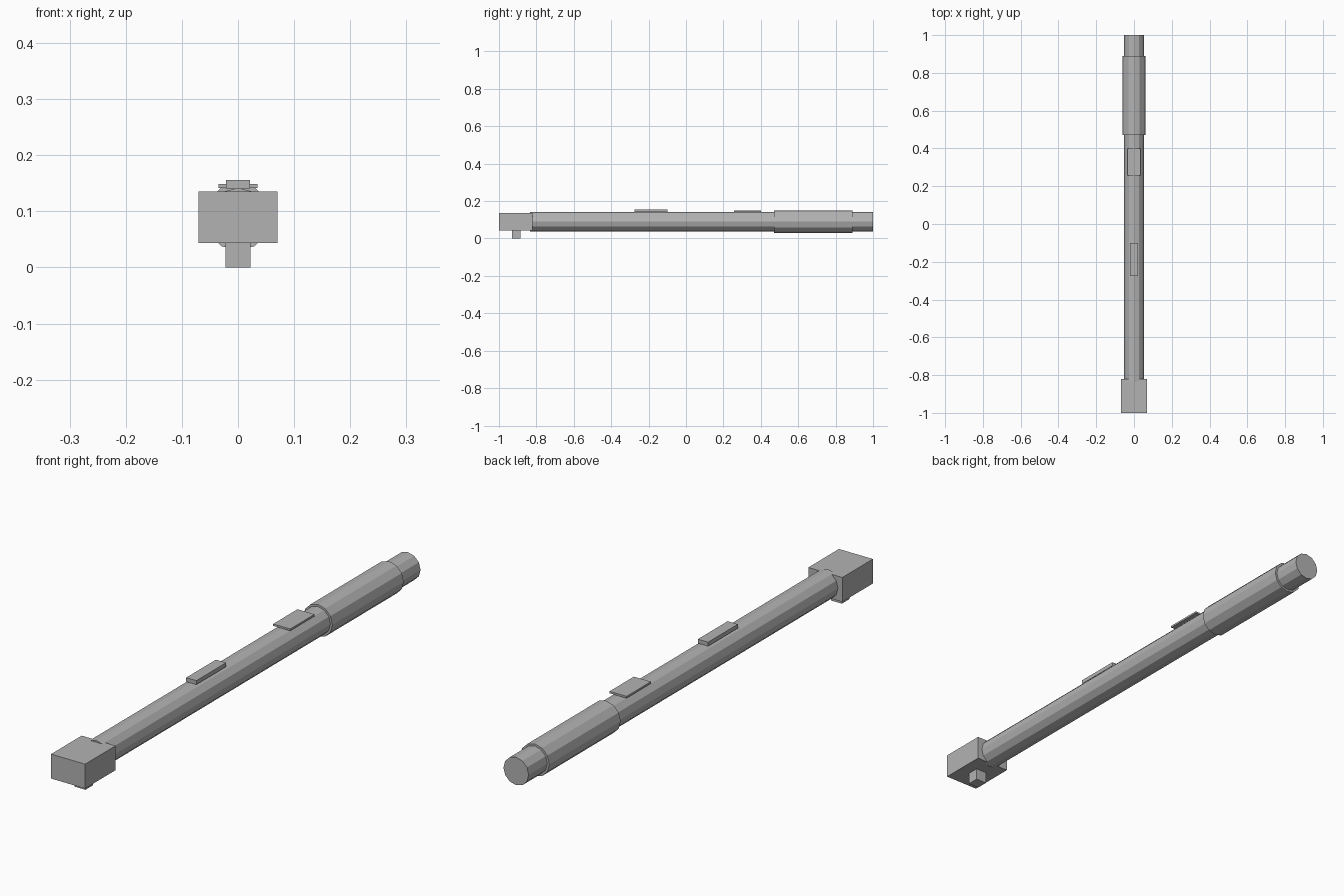
import bpy
import math

cube = bpy.data.objects.get("Cube")
if cube:
    bpy.data.objects.remove(cube, do_unlink=True)

AXIS_Z = 0.09

steel = bpy.data.materials.new("grey_steel")
steel.use_nodes = True
grey = (0.45, 0.45, 0.45, 1)
steel.diffuse_color = grey
steel.node_tree.nodes["Principled BSDF"].inputs["Base Color"].default_value = grey


def finish(name):
    obj = bpy.context.object
    obj.name = name
    obj.data.materials.append(steel)
    bpy.ops.object.transform_apply(location=False, rotation=True, scale=True)
    return obj


def box(name, half_width, y0, y1, z0, z1):
    bpy.ops.mesh.primitive_cube_add(size=1, location=(0, (y0 + y1) / 2, (z0 + z1) / 2))
    bpy.context.object.scale = (2 * half_width, y1 - y0, z1 - z0)
    return finish(name)


def rod(name, radius, y0, y1):
    # Twelve flat sides with a ridge along the top
    bpy.ops.mesh.primitive_cylinder_add(
        vertices=12, radius=radius, depth=y1 - y0,
        location=(0, (y0 + y1) / 2, AXIS_Z), rotation=(math.pi / 2, 0, 0))
    return finish(name)


# Handle
rod("shaft", 0.052, -0.835, 1.0)
rod("grip", 0.06, 0.47, 0.89)

# Head and square drive
box("head", 0.07, -1.0, -0.82, 0.044, 0.135)
box("square_drive", 0.0225, -0.93, -0.885, 0.0, 0.05)

# Raised plates on top of the shaft
box("button_plate", 0.021, -0.275, -0.1, 0.141, 0.156)
box("display_plate", 0.035, 0.257, 0.4, 0.142, 0.149)
